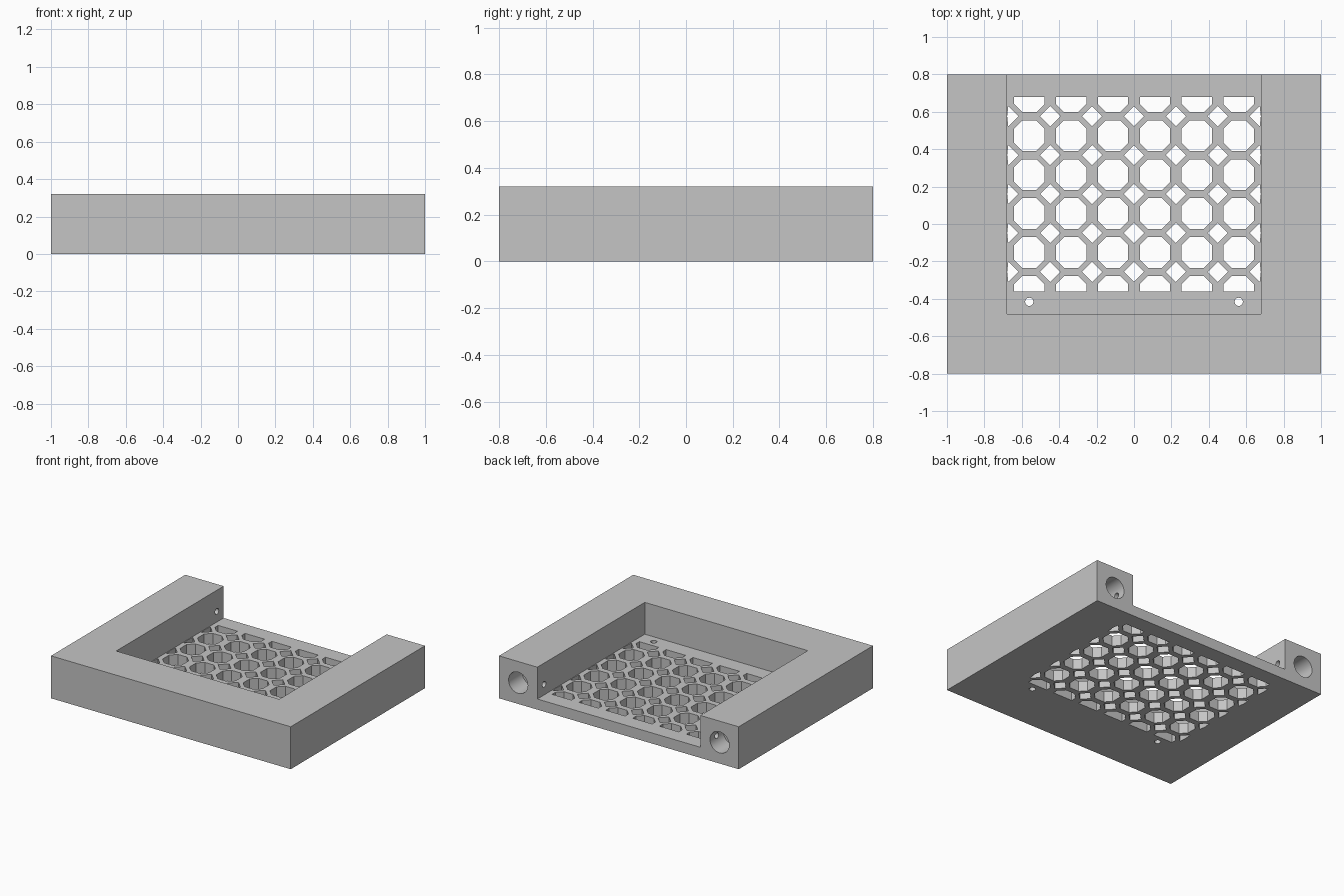
import bpy, bmesh, math
from mathutils import Matrix, Vector

if "Cube" in bpy.data.objects:
    bpy.data.objects.remove(bpy.data.objects["Cube"])

grey = bpy.data.materials.new("light grey plastic")
grey.diffuse_color = (0.56, 0.56, 0.56, 1)
grey.use_nodes = True
grey.node_tree.nodes["Principled BSDF"].inputs["Base Color"].default_value = grey.diffuse_color


def make_object(name, bm):
    bmesh.ops.recalc_face_normals(bm, faces=bm.faces)
    mesh = bpy.data.meshes.new(name)
    bm.to_mesh(mesh)
    bm.free()
    ob = bpy.data.objects.new(name, mesh)
    ob.data.materials.append(grey)
    bpy.context.collection.objects.link(ob)
    return ob


def box(name, lo, hi):
    bm = bmesh.new()
    lo, hi = Vector(lo), Vector(hi)
    size = hi - lo
    bmesh.ops.create_cube(bm, size=1, matrix=Matrix.Translation((lo + hi) / 2)
                          @ Matrix.Diagonal((*size, 1)))
    return make_object(name, bm)


def add_cylinder(bm, center, radius, depth, axis, sides):
    turn = {"X": Matrix.Rotation(math.pi / 2, 4, "Y"),
            "Y": Matrix.Rotation(math.pi / 2, 4, "X"),
            "Z": Matrix.Identity(4)}[axis]
    bmesh.ops.create_cone(bm, cap_ends=True, segments=sides, radius1=radius, radius2=radius,
                          depth=depth, matrix=Matrix.Translation(center) @ turn)


def add_prism(bm, points, z0, z1):
    face = bm.faces.new([bm.verts.new((x, y, z0)) for x, y in points])
    res = bmesh.ops.extrude_face_region(bm, geom=[face])
    bmesh.ops.translate(bm, vec=(0, 0, z1 - z0),
                        verts=[v for v in res["geom"] if isinstance(v, bmesh.types.BMVert)])


def cut(target, cutter):
    mod = target.modifiers.new("cut", "BOOLEAN")
    mod.operation, mod.solver, mod.object = "DIFFERENCE", "EXACT", cutter
    bpy.context.view_layer.objects.active = target
    bpy.ops.object.modifier_apply(modifier=mod.name)
    bpy.data.objects.remove(cutter)


# Solid block with a pocket open to the back and a thin floor
tray = box("vented_tray", (-1, -0.8, 0), (1, 0.8, 0.32))
cut(tray, box("pocket_cutter", (-0.68, -0.48, 0.08), (0.68, 1.0, 0.5)))

# Floor grille: octagons with diamonds between them, clipped to the grille area
DX, DY, MID = 0.224, 0.208, 0.16
XMAX, YLO, YHI = 0.678, MID - 2.5 * DY, MID + 2.5 * DY


def octagon(cx, cy, hx=0.081, hy=0.082, c=0.043):
    return [(cx + x, cy + y) for x, y in (
        (hx, hy - c), (hx - c, hy), (c - hx, hy), (-hx, hy - c),
        (-hx, c - hy), (c - hx, -hy), (hx - c, -hy), (hx, c - hy))]


def diamond(cx, cy, r=0.054):
    return [(cx + r, cy), (cx, cy + r), (cx - r, cy), (cx, cy - r)]


def clip(points):
    return [(max(-XMAX, min(XMAX, x)), max(YLO, min(YHI, y))) for x, y in points]


bm = bmesh.new()
for i in range(6):
    for j in range(6):
        add_prism(bm, clip(octagon((i - 2.5) * DX, MID + (j - 2.5) * DY)), -0.05, 0.12)
for i in range(7):
    for j in range(5):
        add_prism(bm, clip(diamond((i - 3) * DX, MID + (j - 2) * DY)), -0.05, 0.12)
# Small screw holes in the floor
for s in (-1, 1):
    add_cylinder(bm, (s * 0.56, -0.416, 0.03), 0.022, 0.2, "Z", 24)
cut(tray, make_object("grille_cutter", bm))

# Blind bores in the back ends of the arms
bm = bmesh.new()
for s in (-1, 1):
    add_cylinder(bm, (s * 0.84, 0.8, 0.16), 0.08, 0.32, "Y", 48)
cut(tray, make_object("bore_cutter", bm))

# Small cross holes from the inner walls into the bores
bm = bmesh.new()
for s in (-1, 1):
    add_cylinder(bm, (s * 0.73, 0.72, 0.16), 0.022, 0.2, "X", 24)
cut(tray, make_object("cross_hole_cutter", bm))

bpy.ops.object.select_all(action="DESELECT")
tray.select_set(True)
bpy.context.view_layer.objects.active = tray
bpy.ops.object.shade_smooth_by_angle(angle=math.radians(30))
